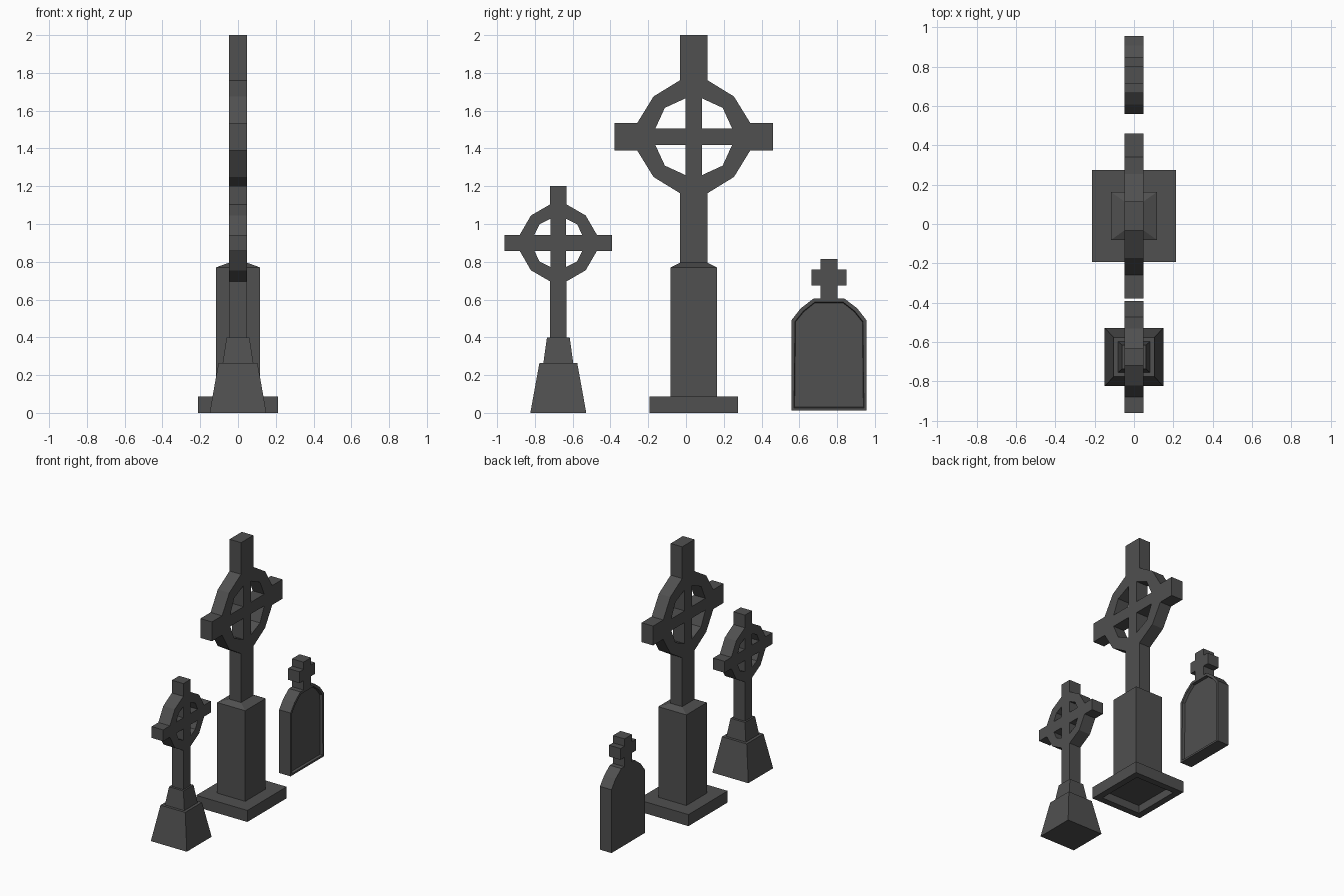
import bpy
import bmesh
from mathutils import Vector

cube = bpy.data.objects.get("Cube")
if cube:
    bpy.data.objects.remove(cube, do_unlink=True)

stone = bpy.data.materials.new("dark_grey_stone")
stone.use_nodes = True
stone.diffuse_color = (0.08, 0.08, 0.08, 1)
stone.node_tree.nodes["Principled BSDF"].inputs["Base Color"].default_value = stone.diffuse_color

HALF = 0.048  # half thickness of every slab along x


def finish(name, bm, location=(0, 0, 0)):
    bmesh.ops.recalc_face_normals(bm, faces=bm.faces)
    mesh = bpy.data.meshes.new(name)
    bm.to_mesh(mesh)
    bm.free()
    mesh.materials.append(stone)
    obj = bpy.data.objects.new(name, mesh)
    obj.location = location
    bpy.context.collection.objects.link(obj)
    return obj


def slab(name, polygons, location, panel=False):
    """Extrude flat (y, z) polygons through x; panel sinks the +x face."""
    bm = bmesh.new()
    for poly in polygons:
        bm.faces.new([bm.verts.new((-HALF, y, z)) for y, z in poly])
    bmesh.ops.remove_doubles(bm, verts=bm.verts, dist=0.0005)
    out = bmesh.ops.extrude_face_region(bm, geom=bm.faces[:])
    moved = [v for v in out["geom"] if isinstance(v, bmesh.types.BMVert)]
    bmesh.ops.translate(bm, verts=moved, vec=(2 * HALF, 0, 0))
    bmesh.ops.recalc_face_normals(bm, faces=bm.faces)
    if panel:
        front = [f for f in bm.faces if f.normal.x > 0.9]
        bmesh.ops.inset_region(bm, faces=front, thickness=0.02)
        bmesh.ops.inset_region(bm, faces=front, thickness=0.004, depth=-0.02)
    return finish(name, bm, location)


def ringed_cross(name, location, w, b, r, d, i, e, lengths):
    """w/b: half widths outside/inside, r/d: outer ring, i/e: inner ring.
    lengths: reach of the +y, top, -y and bottom arms."""
    polys = [[(-b, -b), (b, -b), (b, b), (-b, b)]]
    for turn, reach in enumerate(lengths):
        part = [
            [(r, -w), (reach, -w), (reach, w), (r, w)],    # arm
            [(i, -b), (r, -w), (r, w), (i, b)],            # ring at the arm
            [(b, -b), (i, -b), (i, b), (b, b)],            # inner bar
            [(i, b), (r, w), (d, d), (e, e)],              # ring corners
            [(e, e), (d, d), (w, r), (b, i)],
        ]
        for poly in part:
            for _ in range(turn):
                poly = [(-v, u) for u, v in poly]
            polys.append(poly)
    return slab(name, polys, location)


def tiers(name, y, sections, recess=False):
    """Stack of rectangular sections (half x, half y, z)."""
    bm = bmesh.new()
    loops = [[bm.verts.new((sx * hx, sy * hy, z))
              for sx, sy in ((-1, -1), (1, -1), (1, 1), (-1, 1))]
             for hx, hy, z in sections]
    for low, high in zip(loops, loops[1:]):
        for k in range(4):
            n = (k + 1) % 4
            bm.faces.new((low[k], low[n], high[n], high[k]))
    bottom = bm.faces.new(loops[0][::-1])
    bm.faces.new(loops[-1])
    bmesh.ops.recalc_face_normals(bm, faces=bm.faces)
    if recess:
        bmesh.ops.inset_region(bm, faces=[bottom], thickness=0.07)
        bmesh.ops.inset_region(bm, faces=[bottom], thickness=0.001, depth=-0.06)
    return finish(name, bm, (0, y, 0))


# Large monument
BIG_Y, SMALL_Y, STONE_Y = 0.041, -0.676, 0.757
ringed_cross("large_cross", (0, BIG_Y, 1.462), 0.073, 0.044, 0.299, 0.213,
             0.203, 0.153, (0.42, 0.538, 0.42, 0.69))
tiers("large_pedestal", BIG_Y, [(0.117, 0.122, 0.08), (0.117, 0.122, 0.77),
                                (HALF, 0.073, 0.795)])
tiers("large_plinth", BIG_Y, [(0.213, 0.234, 0), (0.213, 0.234, 0.087)], recess=True)

# Small monument
ringed_cross("small_cross", (0, SMALL_Y, 0.9), 0.043, 0.042, 0.204, 0.145,
             0.127, 0.099, (0.284, 0.3, 0.284, 0.51))
tiers("small_base", SMALL_Y, [(0.15, 0.148, 0), (0.103, 0.1, 0.265),
                              (0.081, 0.079, 0.265), (0.06, 0.06, 0.4)])

# Headstone with a sunken panel, topped by a plain cross
side = [(0.199, 0.013), (0.199, 0.49), (0.15, 0.553), (0.082, 0.605)]
outline = side + [(-y, z) for y, z in reversed(side)]
slab("headstone", [outline], (0, STONE_Y, 0), panel=True)
half = [(0.045, 0.6), (0.045, 0.675), (0.092, 0.675), (0.092, 0.76),
        (0.045, 0.76), (0.045, 0.815)]
slab("headstone_cross", [half + [(-y, z) for y, z in reversed(half)]], (0, STONE_Y, 0))
